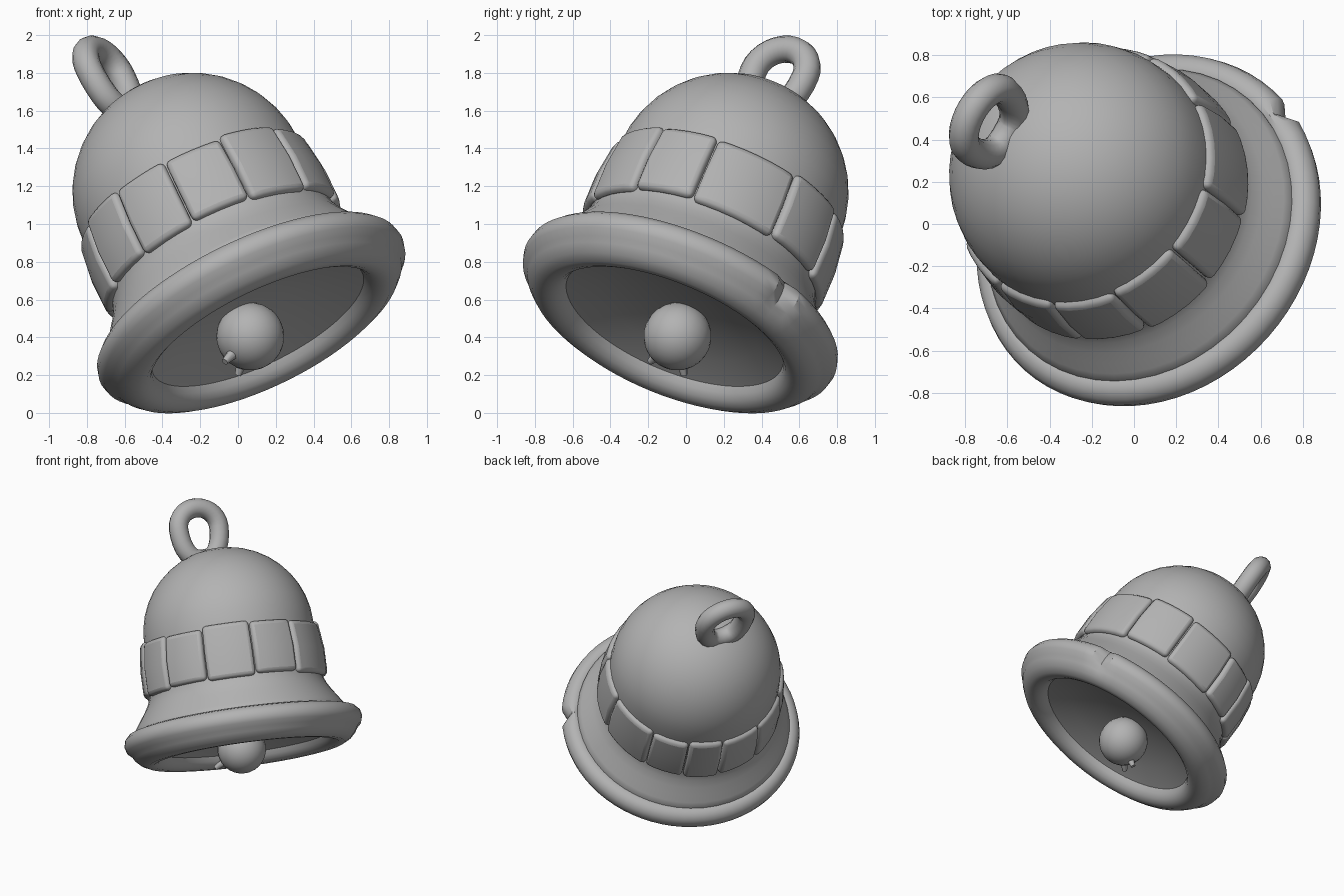
import bpy, bmesh, math
from mathutils import Vector, Matrix

if "Cube" in bpy.data.objects:
    bpy.data.objects.remove(bpy.data.objects["Cube"])

# One grey for the whole bell
grey = bpy.data.materials.new("plain grey")
grey.diffuse_color = (0.45, 0.45, 0.45, 1)
grey.use_nodes = True
grey.node_tree.nodes["Principled BSDF"].inputs["Base Color"].default_value = grey.diffuse_color

# Tilted bell frame: local z is the bell axis, local x points at a block joint
axis = Vector((-0.41, 0.355, 0.84)).normalized()
ref = Vector((0.14, -0.56, 0.30))
ref = (ref - axis * ref.dot(axis)).normalized()
side = axis.cross(ref)
centre = Vector((0.07, -0.03, 0.545))
frame = Matrix((ref, side, axis)).transposed().to_4x4()
frame.translation = centre
upper = frame.copy()
upper.translation = centre + Vector((-0.01, -0.005, 0))


def finish(name, bm, matrix, angle=50):
    bmesh.ops.recalc_face_normals(bm, faces=bm.faces)
    me = bpy.data.meshes.new(name)
    bm.to_mesh(me)
    bm.free()
    me.materials.append(grey)
    ob = bpy.data.objects.new(name, me)
    bpy.context.collection.objects.link(ob)
    ob.matrix_world = matrix
    bpy.ops.object.select_all(action='DESELECT')
    ob.select_set(True)
    bpy.context.view_layer.objects.active = ob
    bpy.ops.object.shade_smooth_by_angle(angle=math.radians(angle))
    return ob


def lathe(profile, segs, shape=None):
    """Revolve (height, radius) points; shape(t, r, angle) may alter the radius."""
    bm = bmesh.new()
    rings = []
    for t, r in profile:
        if r < 1e-4:
            rings.append([bm.verts.new((0, 0, t))] * segs)
            continue
        ring = []
        for i in range(segs):
            a = 2 * math.pi * i / segs
            rr = shape(t, r, a) if shape else r
            ring.append(bm.verts.new((rr * math.cos(a), rr * math.sin(a), t)))
        rings.append(ring)
    for lo, hi in zip(rings, rings[1:]):
        for i in range(segs):
            j = (i + 1) % segs
            quad = list(dict.fromkeys((lo[i], lo[j], hi[j], hi[i])))
            bm.faces.new(quad)
    return bm


# Dome, wall and flared neck
dome = [(0.745 + 0.63 * math.cos(math.radians(a)), 0.632 * math.sin(math.radians(a)))
        for a in range(0, 91, 9)]
neck = [(0.55, 0.635), (0.40, 0.64), (0.32, 0.65), (0.27, 0.67),
        (0.22, 0.70), (0.17, 0.735), (0.12, 0.768), (0.088, 0.79), (0.0, 0.79)]
finish("dome_and_neck", lathe(dome + neck, 48), upper)

# Rolled rim with an outer bead, a lower lip and a shallow hollow underneath
crack = Vector((0.65, 0.53, 0.105))
crack_angle = math.atan2(crack.dot(side), crack.dot(ref))


def cracked(t, r, a):
    d = abs((a - crack_angle + math.pi) % (2 * math.pi) - math.pi)
    if r > 0.8 and d < math.radians(2.6):
        return 0.8 + (r - 0.8) * 0.4
    return r


bead = [(0.0 + 0.086 * math.sin(math.radians(a)), 0.803 + 0.084 * math.cos(math.radians(a)))
        for a in range(150, -46, -30)]
lip = [(-0.075, 0.842), (-0.105, 0.825), (-0.145, 0.785), (-0.17, 0.735),
       (-0.168, 0.69), (-0.15, 0.655), (-0.12, 0.63),
       (-0.085, 0.615), (-0.03, 0.45), (0.01, 0.22), (0.02, 0)]
finish("rim_and_hollow", lathe(bead + lip, 72, cracked), frame, 35)

# Band of uneven rounded blocks around the wall
joints = [0, 32, 62, 103, 135, 170, 195, 218, 246, 276, 303, 331, 360]
for n, (start, end) in enumerate(zip(joints, joints[1:])):
    a0, a1 = math.radians(start + 0.4), math.radians(end - 0.4)
    steps = max(4, round((end - start) / 7))
    low, high = 0.325 + 0.012 * (n % 2), 0.738 - 0.01 * (n % 3)
    section = [(low, 0.59), (low, 0.685), ((low + high) / 2, 0.686),
               (high, 0.662), (high, 0.59)]
    bm = bmesh.new()
    rows = []
    for i in range(steps + 1):
        a = a0 + (a1 - a0) * i / steps
        rows.append([bm.verts.new((r * math.cos(a), r * math.sin(a), t)) for t, r in section])
    for p, q in zip(rows, rows[1:]):
        for k in range(5):
            bm.faces.new((p[k], p[(k + 1) % 5], q[(k + 1) % 5], q[k]))
    bm.faces.new(rows[0])
    bm.faces.new(rows[-1])
    block = finish("band_block", bm, upper, 60)
    bev = block.modifiers.new("rounded edges", 'BEVEL')
    bev.width = 0.03
    bev.segments = 3
    bev.limit_method = 'ANGLE'
    bev.angle_limit = math.radians(40)

# Hanging loop: a closed ring, longer and squarer below, sunk into the dome
across = Vector((0.53, 0.85, -0.10))
across = (across - axis * across.dot(axis)).normalized()
normal = across.cross(axis)
loop_mid = Vector((-0.707, 0.487, 1.80)) + across * 0.01
path = []
for i in range(28):
    a = 2 * math.pi * i / 28
    c, s = math.cos(a), math.sin(a)
    if s < 0:
        c = math.copysign(abs(c) ** 0.75, c)
    path.append((0.162 * c, (0.15 if s > 0 else 0.235) * s))
bm = bmesh.new()
rings = []
for i, (u, v) in enumerate(path):
    p0, p1 = path[i - 1], path[(i + 1) % 28]
    tangent = (across * (p1[0] - p0[0]) + axis * (p1[1] - p0[1])).normalized()
    out = tangent.cross(normal)
    pos = loop_mid + across * u + axis * v
    rings.append([bm.verts.new(pos + 0.072 * (out * math.cos(k * math.pi / 6)
                  + normal * math.sin(k * math.pi / 6))) for k in range(12)])
for i in range(28):
    p, q = rings[i], rings[(i + 1) % 28]
    for k in range(12):
        bm.faces.new((p[k], p[(k + 1) % 12], q[(k + 1) % 12], q[k]))
finish("hanging_loop", bm, Matrix())

# Clapper ball, its top resting against the hollow
ball = Vector((0.065, -0.045, 0.405))
bm = bmesh.new()
bmesh.ops.create_uvsphere(bm, u_segments=24, v_segments=14, radius=0.18)
place = frame.copy()
place.translation = ball
finish("clapper", bm, place)

# Two small nubs under the clapper
for tip in (Vector((0.0, -0.01, 0.2)), Vector((-0.07, -0.19, 0.27))):
    d = (tip - ball).normalized()
    bm = bmesh.new()
    bmesh.ops.create_cone(bm, cap_ends=True, segments=8, radius1=0.035, radius2=0.018, depth=0.1)
    m = d.to_track_quat('Z', 'Y').to_matrix().to_4x4()
    m.translation = tip - d * 0.05
    finish("clapper_nub", bm, m)
